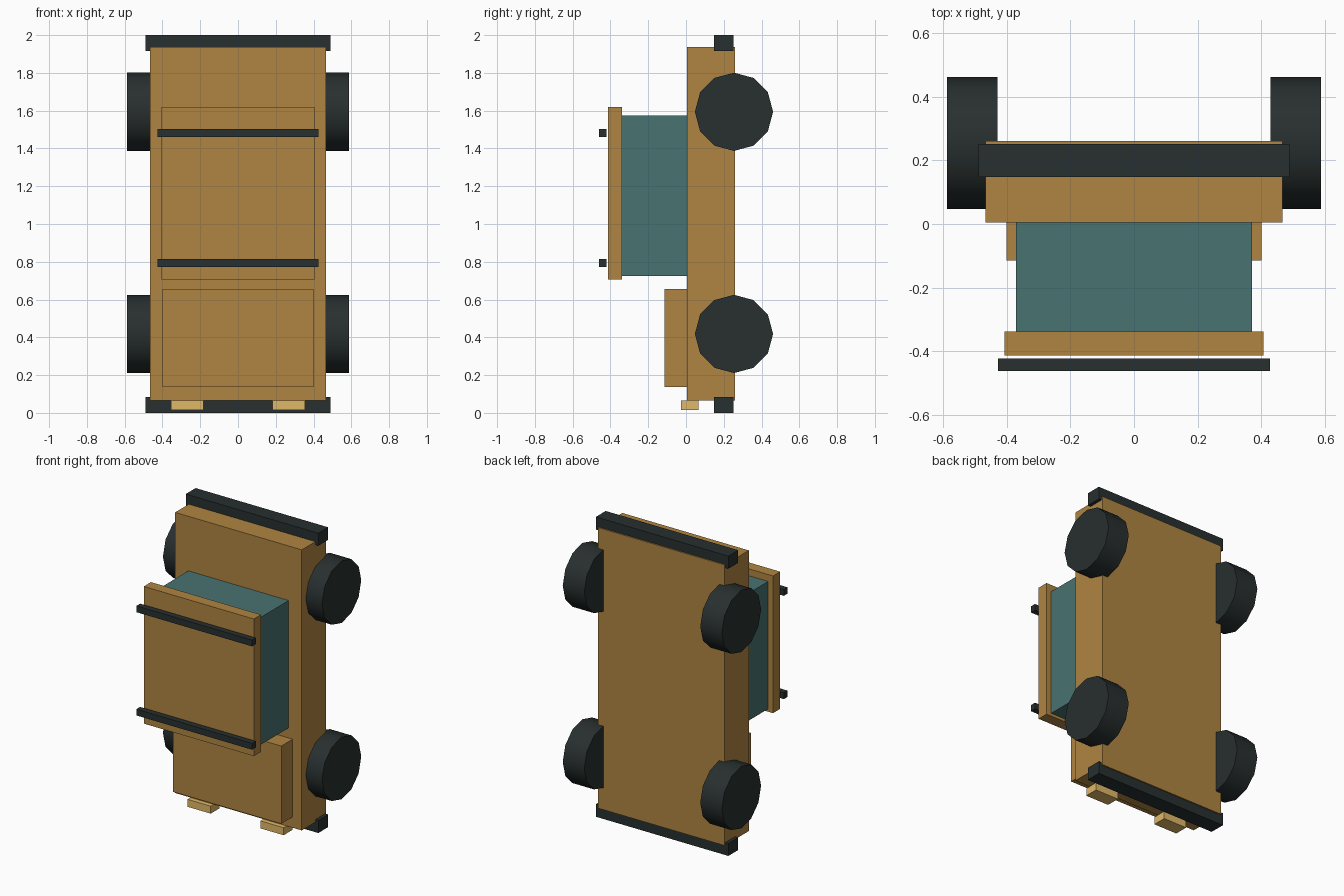
import bpy
import math

if "Cube" in bpy.data.objects:
    bpy.data.objects.remove(bpy.data.objects["Cube"])


def material(name, rgb):
    m = bpy.data.materials.new(name)
    m.diffuse_color = (*rgb, 1.0)
    m.use_nodes = True
    m.node_tree.nodes["Principled BSDF"].inputs["Base Color"].default_value = m.diffuse_color
    return m


PAINT = material("tan_paint", (0.434, 0.235, 0.054))
GLASS = material("teal_glass", (0.065, 0.168, 0.162))
RUBBER = material("dark_rubber", (0.021, 0.029, 0.028))
LAMP = material("lamp_yellow", (0.74, 0.48, 0.14))


def box(name, x, y, z, mat):
    """Box spanning the (min, max) ranges on each axis."""
    spans = (x, y, z)
    bpy.ops.mesh.primitive_cube_add(size=1, location=[(a + b) / 2 for a, b in spans])
    ob = bpy.context.object
    ob.name = name
    ob.scale = [b - a for a, b in spans]
    bpy.ops.object.transform_apply(location=False, rotation=False, scale=True)
    ob.data.materials.append(mat)
    return ob


def wheel(name, x, y, z):
    bpy.ops.mesh.primitive_cylinder_add(vertices=12, radius=0.207, depth=0.159,
                                        location=(x, y, z),
                                        rotation=(0, math.pi / 2, 0))
    ob = bpy.context.object
    ob.name = name
    ob.data.materials.append(RUBBER)
    bpy.ops.object.shade_smooth_by_angle(angle=math.radians(40))


# The vehicle stands on its nose: length runs along z, roof faces -y
box("body", (-0.467, 0.467), (0.005, 0.26), (0.066, 1.938), PAINT)
box("hood", (-0.40, 0.40), (-0.115, 0.005), (0.138, 0.657), PAINT)
box("cabin", (-0.37, 0.37), (-0.338, 0.005), (0.724, 1.574), GLASS)
box("roof", (-0.406, 0.406), (-0.413, -0.338), (0.705, 1.62), PAINT)

# Roof rack bars, floating just off the roof
for label, z in (("front", 0.793), ("rear", 1.482)):
    box(label + "_roof_bar", (-0.427, 0.427), (-0.461, -0.422), (z - 0.021, z + 0.021), RUBBER)

# Bumpers
box("front_bumper", (-0.489, 0.489), (0.148, 0.252), (0.0, 0.084), RUBBER)
box("rear_bumper", (-0.489, 0.489), (0.148, 0.252), (1.916, 2.0), RUBBER)

# Headlights and wheels on both sides
for side, s in (("left", -1), ("right", 1)):
    box(side + "_headlight", sorted((s * 0.183, s * 0.355)), (-0.026, 0.066), (0.016, 0.066), LAMP)
    for end, z in (("front", 0.418), ("rear", 1.594)):
        wheel(f"{end}_{side}_wheel", s * 0.5075, 0.254, z)
